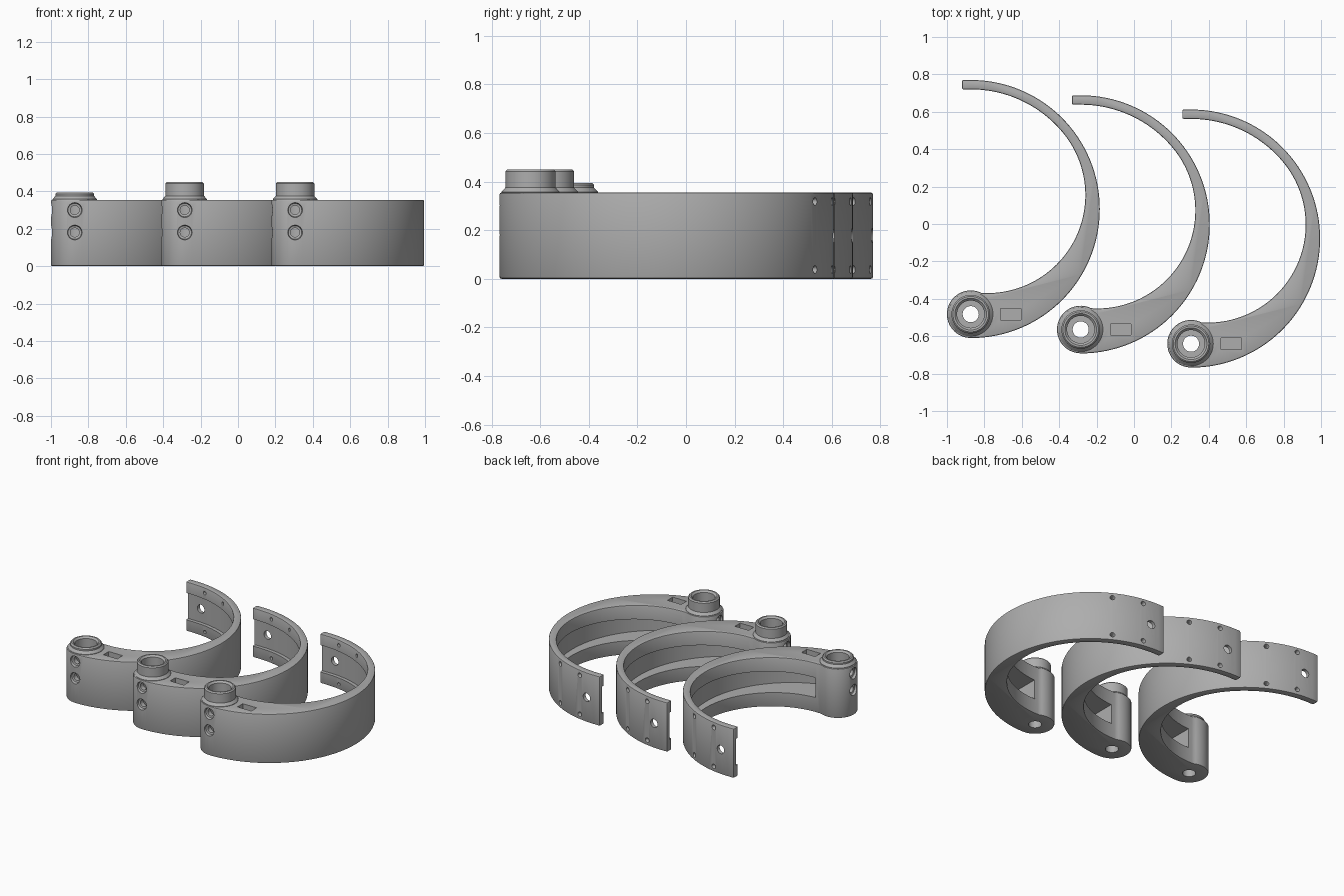
import bpy, bmesh, math
from mathutils import Matrix, Vector

if "Cube" in bpy.data.objects:
    bpy.data.objects.remove(bpy.data.objects["Cube"])

R = 0.69            # outer radius of the curved arm
H = 0.355           # arm height
HUB_Y, HUB_R = -0.562, 0.127
MID = 0.178

grey = bpy.data.materials.new("mid_grey")
grey.diffuse_color = (0.42, 0.42, 0.42, 1)
grey.use_nodes = True
grey.node_tree.nodes["Principled BSDF"].inputs["Base Color"].default_value = grey.diffuse_color


def pol(r, deg, cx=0, cy=0):
    a = math.radians(deg)
    return (cx + r * math.cos(a), cy + r * math.sin(a))


def arc(r, a0, a1, n, cx=0, cy=0):
    return [pol(r, a0 + (a1 - a0) * i / n, cx, cy) for i in range(n + 1)]


def make(name, bm):
    bmesh.ops.recalc_face_normals(bm, faces=bm.faces)
    me = bpy.data.meshes.new(name)
    bm.to_mesh(me)
    bm.free()
    ob = bpy.data.objects.new(name, me)
    bpy.context.collection.objects.link(ob)
    me.materials.append(grey)
    return ob


def loft(name, rings):
    """Skin a run of equal-length closed loops and cap both ends."""
    bm = bmesh.new()
    vs = [[bm.verts.new(p) for p in ring] for ring in rings]
    n = len(rings[0])
    for a, b in zip(vs, vs[1:]):
        for i in range(n):
            j = (i + 1) % n
            bm.faces.new((a[i], a[j], b[j], b[i]))
    bm.faces.new(vs[0])
    bm.faces.new(vs[-1])
    return make(name, bm)


def turned(name, profile, origin, axis=(0, 0, 1), n=40):
    """Solid of revolution from (radius, distance along axis) pairs."""
    m = Matrix.Translation(origin) @ Vector((0, 0, 1)).rotation_difference(Vector(axis)).to_matrix().to_4x4()
    return loft(name, [[m @ Vector((*pol(r, 360 * i / n), d)) for i in range(n)] for r, d in profile])


def boolean(ob, tool, op):
    mod = ob.modifiers.new(op, 'BOOLEAN')
    mod.operation, mod.solver, mod.object = op, 'EXACT', tool
    tool.hide_render = True


def build_arm(name, x, y, boss_top):
    # plan outline: tip, outer arc, round hub, tapering inner arc
    k, phi, r2 = 0.64, 40, 0.524
    cx, cy = pol(k - r2, phi)
    outline = [(-0.047, R)] + arc(R, 90, -90, 64)
    outline += arc(HUB_R, -97, -296, 32, 0, HUB_Y)
    outline += arc(r2, -92, phi, 48, cx, cy)
    outline += arc(k, phi, 90, 18)[1:] + [(-0.047, k)]
    body = loft(name, [[(px, py, z) for px, py in outline] for z in (0, H)])
    bev = body.modifiers.new("edge_chamfer", 'BEVEL')
    bev.width, bev.segments, bev.limit_method = 0.008, 2, 'ANGLE'
    bev.angle_limit = math.radians(50)
    tools = []

    def apply(tool, op='DIFFERENCE'):
        boolean(body, tool, op)
        tools.append(tool)

    # collar on the hub
    hub = (0, HUB_Y, 0)
    apply(turned("collar", [(0.105, 0.3), (0.119, 0.345), (0.119, 0.358), (0.103, 0.376),
                            (0.103, boss_top - 0.008), (0.095, boss_top)], hub, n=48), 'UNION')
    # stepped bore through the hub
    apply(turned("bore", [(0.043, -0.1), (0.043, 0.1), (0.073, 0.1), (0.073, boss_top - 0.012),
                          (0.092, boss_top + 0.007)], hub, n=48))
    # channel along the inside, ending in a deep pocket beside the hub
    plan = [((-0.1, 0.665), (-0.1, 0.3))]
    plan += [(pol(0.665, a), pol(0.3, a)) for a in range(90, -79, -4)]
    plan += [((0.1, -0.657), (0.1, -0.28))]
    rings = []
    for i, (o, q) in enumerate(plan):
        h = 0.0975 - 0.0275 * i / (len(plan) - 1)
        rings.append([(*o, MID - h), (*q, MID - h), (*q, MID + h), (*o, MID + h)])
    apply(loft("channel", rings))
    # rectangular recess in the top
    apply(loft("recess", [[(0.16, HUB_Y - 0.03, z), (0.27, HUB_Y - 0.03, z),
                           (0.27, HUB_Y + 0.03, z), (0.16, HUB_Y + 0.03, z)] for z in (0.31, 0.4)]))
    # countersunk screw holes on two sides of the hub
    for z in (0.18, 0.3):
        for ax in ((0, -1, 0), (-1, 0, 0)):
            apply(turned("screw_hole", [(0.024, 0.03), (0.024, 0.105), (0.036, 0.108), (0.044, 0.15)],
                         (0, HUB_Y, z), ax, 24))
    # small rim holes and one large hole near the tip
    for a in (62, 80):
        for z in (0.038, 0.318):
            apply(turned("rim_hole", [(0.012, 0.55), (0.012, 0.674), (0.019, 0.698)],
                         (0, 0, z), (*pol(1, a), 0), 16))
    apply(turned("tip_hole", [(0.03, 0.5), (0.03, 0.8)], (0, 0, MID), (*pol(1, 85), 0), 24))

    # bake the cuts and remove the helpers
    dg = bpy.context.evaluated_depsgraph_get()
    mesh = bpy.data.meshes.new_from_object(body.evaluated_get(dg))
    body.modifiers.clear()
    body.data = mesh
    mesh.materials.clear()
    mesh.materials.append(grey)
    for t in tools:
        bpy.data.objects.remove(t, do_unlink=True)
    body.location = (x, y, 0)
    bpy.ops.object.select_all(action='DESELECT')
    body.select_set(True)
    bpy.context.view_layer.objects.active = body
    bpy.ops.object.shade_smooth_by_angle(angle=math.radians(30))


build_arm("left_curved_arm", -0.873, 0.08, 0.395)
build_arm("middle_curved_arm", -0.285, -0.002, 0.45)
build_arm("right_curved_arm", 0.305, -0.078, 0.45)
